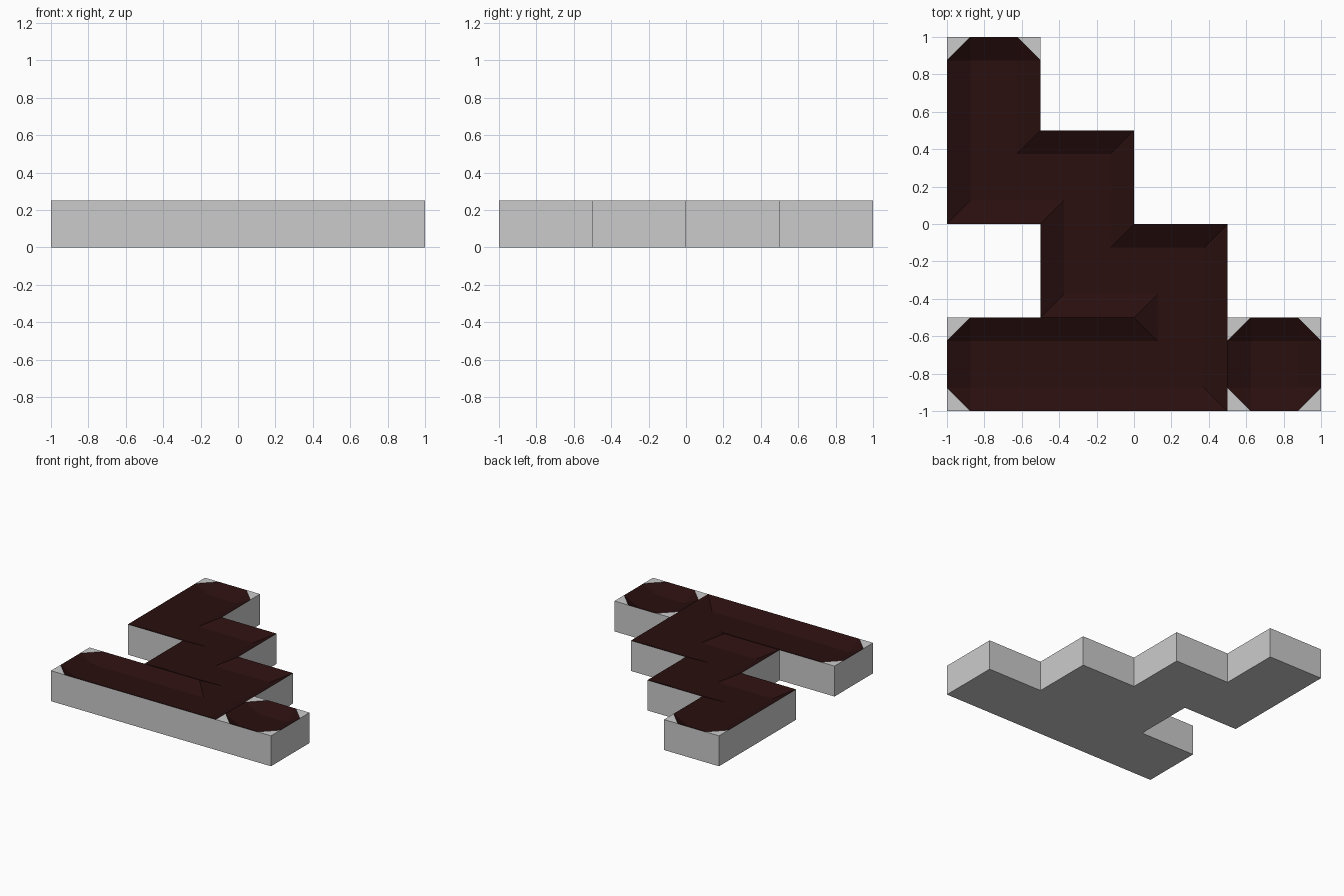
import bpy, bmesh
from mathutils import Vector as V

if "Cube" in bpy.data.objects:
    bpy.data.objects.remove(bpy.data.objects["Cube"])

TOP, DEPTH, HALF, RIM = 0.25, 0.0625, 0.25, 0.125


def make_object(name, faces, material=None):
    """Build a flat-shaded mesh from polygons, merging shared corners."""
    mesh = bpy.data.meshes.new(name)
    bm = bmesh.new()
    for pts in faces:
        bm.faces.new([bm.verts.new(p) for p in pts])
    bmesh.ops.remove_doubles(bm, verts=bm.verts, dist=1e-4)
    bm.to_mesh(mesh)
    bm.free()
    ob = bpy.data.objects.new(name, mesh)
    bpy.context.collection.objects.link(ob)
    if material:
        mesh.materials.append(material)
    return ob


def upward(pts):
    """Wind a polygon so that it faces up."""
    n = (pts[1] - pts[0]).cross(pts[2] - pts[0])
    if len(pts) > 3:
        n += (pts[2] - pts[0]).cross(pts[3] - pts[0])
    return pts if n.z > 0 else pts[::-1]


def channel(path):
    """Sunken channel along a path; returns basin faces and corner caps."""
    pts = [V((x, y, 0)) for x, y in path]
    dirs = [(b - a).normalized() for a, b in zip(pts, pts[1:])]
    ends = (pts[0], dirs[0]), (pts[-1], -dirs[-1])
    mid = [ends[0][0] + dirs[0] * RIM] + pts[1:-1] + [ends[1][0] - dirs[-1] * RIM]
    up = V((0, 0, 1))
    rows = []
    for i, p in enumerate(mid):
        # mitred sideways direction at each station
        a, b = dirs[max(i - 1, 0)], dirs[min(i, len(dirs) - 1)]
        side = up.cross(a) if (a - b).length < 1e-6 else up.cross(a) + up.cross(b)
        rows.append([p + side * o + up * z for o, z in (
            (HALF, TOP), (HALF - RIM, TOP - DEPTH),
            (RIM - HALF, TOP - DEPTH), (-HALF, TOP))])
    basin, caps = [], []
    for r, s in zip(rows, rows[1:]):
        for k in range(3):
            quad = [r[k], r[k + 1], s[k + 1], s[k]]
            quad = [q for j, q in enumerate(quad) if (q - quad[j - 1]).length > 1e-5]
            basin.append(upward(quad))
    # sloped end wall with clipped corners
    for (p, d), row in zip(ends, (rows[0], rows[-1])):
        tips = []
        for rim, floor in ((row[0], row[1]), (row[3], row[2])):
            tip = V((floor.x, floor.y, TOP)) - d * RIM
            corner = rim - d * RIM
            basin.append(upward([rim, floor, tip]))
            caps.append(upward([rim, tip, corner]))
            tips.append(tip)
        basin.append(upward([row[1], row[2], tips[1], tips[0]]))
    return basin, caps


# dark red sunken channels
red = bpy.data.materials.new("dark_red")
red.diffuse_color = (0.0225, 0.0045, 0.0045, 1)
red.use_nodes = True
red.node_tree.nodes["Principled BSDF"].inputs["Base Color"].default_value = red.diffuse_color
long_basin, caps_a = channel([(-.75, 1), (-.75, .25), (-.25, .25), (-.25, -.25),
                              (.25, -.25), (.25, -.75), (-1, -.75)])
pit_basin, caps_b = channel([(.5, -.75), (1, -.75)])
make_object("winding_channel", long_basin, red)
make_object("single_pit", pit_basin, red)

# grey stepped block: walls, underside and top corner caps
outline = [(-1, -1), (1, -1), (1, -.5), (.5, -.5), (.5, 0), (0, 0), (0, .5),
           (-.5, .5), (-.5, 1), (-1, 1), (-1, 0), (-.5, 0), (-.5, -.5), (-1, -.5)]
faces = [[V((x, y, 0)) for x, y in reversed(outline)]]
for a, b in zip(outline, outline[1:] + outline[:1]):
    faces.append([V((*a, 0)), V((*b, 0)), V((*b, TOP)), V((*a, TOP))])
make_object("stepped_block", faces + caps_a + caps_b)
